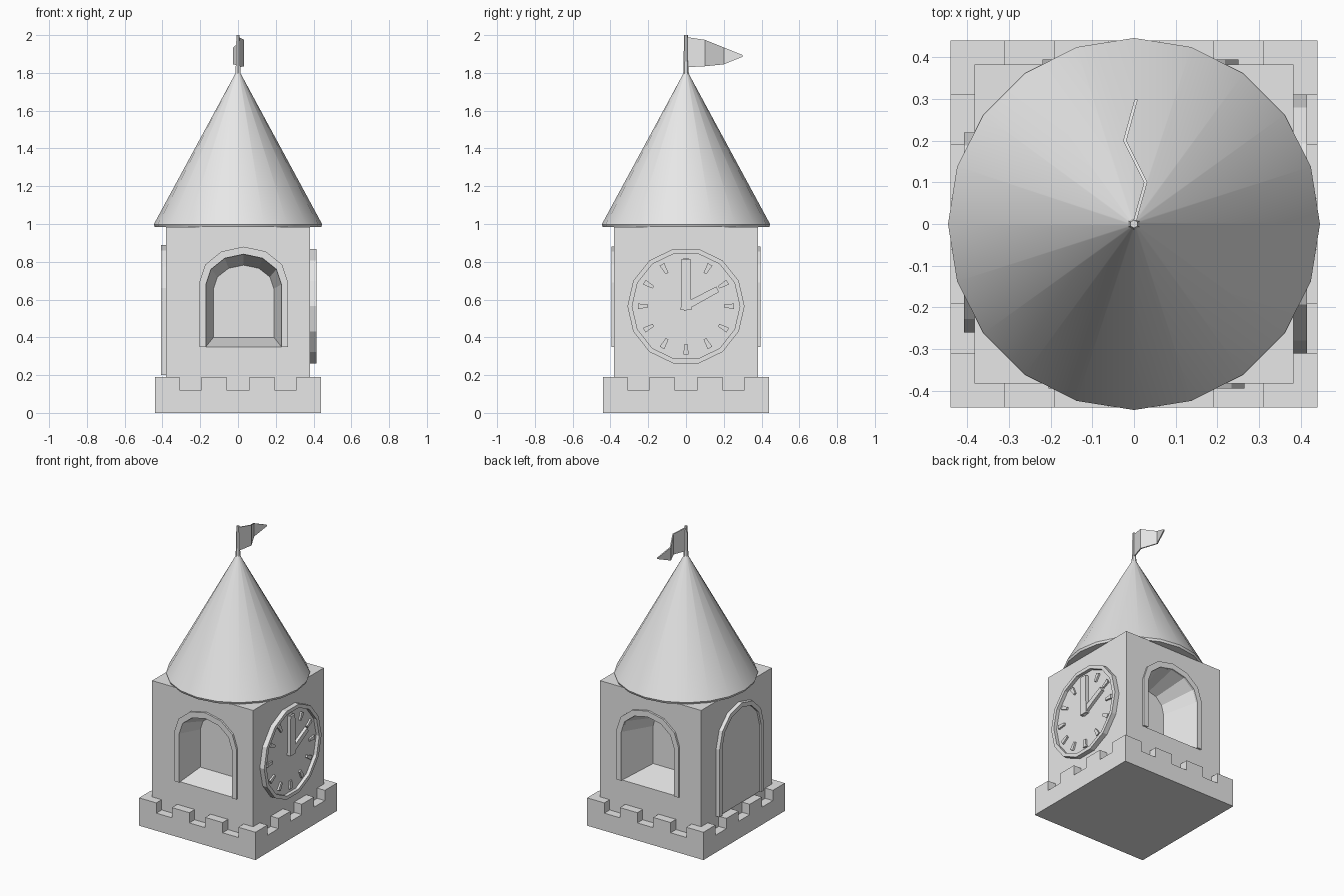
import bpy, bmesh, math
from mathutils import Matrix, Vector

if "Cube" in bpy.data.objects:
    bpy.data.objects.remove(bpy.data.objects["Cube"])

stone = bpy.data.materials.new("plain grey")
stone.diffuse_color = (0.8, 0.8, 0.8, 1)
stone.use_nodes = True
stone.node_tree.nodes["Principled BSDF"].inputs["Base Color"].default_value = stone.diffuse_color
HALF = 0.382            # half width of the tower body
FRONT, RIGHT, BACK, LEFT = (math.radians(a) for a in (0, 90, 180, 270))


def make(name, bm, turn=0.0, smooth=None):
    """Turn a bmesh about z onto its side of the tower and link it as an object."""
    bmesh.ops.remove_doubles(bm, verts=bm.verts, dist=1e-5)
    bmesh.ops.recalc_face_normals(bm, faces=bm.faces)
    bm.transform(Matrix.Rotation(turn, 4, 'Z'))
    me = bpy.data.meshes.new(name)
    bm.to_mesh(me)
    bm.free()
    me.materials.append(stone)
    ob = bpy.data.objects.new(name, me)
    bpy.context.collection.objects.link(ob)
    if smooth:
        bpy.ops.object.select_all(action='DESELECT')
        bpy.context.view_layer.objects.active = ob
        ob.select_set(True)
        bpy.ops.object.shade_smooth_by_angle(angle=math.radians(smooth))
    return ob


def add_box(bm, x0, x1, y0, y1, z0, z1):
    m = Matrix.Translation(((x0 + x1) / 2, (y0 + y1) / 2, (z0 + z1) / 2))
    bmesh.ops.create_cube(bm, size=1, matrix=m @ Matrix.Diagonal((x1 - x0, y1 - y0, z1 - z0, 1)))


def loft(bm, outline_a, outline_b, ya, yb):
    """Closed solid between two outlines in the xz plane."""
    a = [bm.verts.new((x, ya, z)) for x, z in outline_a]
    b = [bm.verts.new((x, yb, z)) for x, z in outline_b]
    bm.faces.new(a)
    bm.faces.new(b)
    n = len(a)
    for i in range(n):
        j = (i + 1) % n
        bm.faces.new((a[i], a[j], b[j], b[i]))


def arch(cx, half, bottom, spring, rise, seg=6):
    pts = [(cx + half, bottom)]
    for i in range(seg + 1):
        t = math.pi * i / seg
        pts.append((cx + half * math.cos(t), spring + rise * math.sin(t)))
    return pts + [(cx - half, bottom)]


def band(bm, outer, inner, y0, y1, closed):
    """Raised strip between two matching outlines."""
    n = len(outer)
    for i in range(n if closed else n - 1):
        j = (i + 1) % n
        quad = [outer[i], outer[j], inner[j], inner[i]]
        loft(bm, quad, quad, y0, y1)


# Base with battlements
bm = bmesh.new()
add_box(bm, -0.44, 0.44, -0.44, 0.44, 0, 0.12)
make("base", bm)
bm = bmesh.new()
for sx in (-1, 1):
    for sy in (-1, 1):
        xs, ys = sorted((sx * 0.31, sx * 0.44)), sorted((sy * 0.31, sy * 0.44))
        add_box(bm, *xs, *ys, 0.12, 0.19)
for s in (-1, 1):
    for c in (-0.126, 0.126):
        ys = sorted((s * 0.37, s * 0.44))
        add_box(bm, c - 0.066, c + 0.066, *ys, 0.12, 0.19)
        add_box(bm, *ys, c - 0.066, c + 0.066, 0.12, 0.19)
make("battlements", bm)

# Tower body with arched niches cut into the front and back
bm = bmesh.new()
add_box(bm, -HALF, HALF, -HALF, HALF, 0.1, 0.985)
body = make("tower_body", bm)
for name, turn, cx, depth, shrink in (("front", FRONT, 0.03, 0.16, 0.8),
                                      ("back", BACK, -0.015, 0.22, 0.6)):
    bm = bmesh.new()
    outer = arch(cx, 0.2, 0.35, 0.68, 0.16)
    inner = [(cx + (x - cx) * shrink, 0.40 + (z - 0.35) * 0.78) for x, z in outer]
    grow = 0.02 / depth
    mouth = [(x + (x - p) * grow, z + (z - q) * grow) for (x, z), (p, q) in zip(outer, inner)]
    loft(bm, mouth, inner, -HALF - 0.02, -HALF + depth)
    cutter = make(name + "_niche_cutter", bm, turn)
    cutter.hide_render = True
    mod = body.modifiers.new(name, 'BOOLEAN')
    mod.object, mod.operation, mod.solver = cutter, 'DIFFERENCE', 'EXACT'
    bpy.context.view_layer.objects.active = body
    bpy.ops.object.modifier_apply(modifier=name)
    bpy.data.objects.remove(cutter)

    # Arch moulding around the niche
    bm = bmesh.new()
    band(bm, arch(cx, 0.235, 0.35, 0.69, 0.19), arch(cx, 0.2, 0.35, 0.68, 0.16),
         -HALF - 0.013, -HALF + 0.01, False)
    make(name + "_arch_moulding", bm, turn)

# Blind arch on the left side
bm = bmesh.new()
outer = arch(0.02, 0.24, 0.2, 0.66, 0.23)
loft(bm, outer, outer, -HALF - 0.012, -HALF + 0.01)
make("left_arch_panel", bm, LEFT)
bm = bmesh.new()
band(bm, outer, arch(0.02, 0.21, 0.2, 0.66, 0.2), -HALF - 0.026, -HALF, False)
make("left_arch_moulding", bm, LEFT)


# Clock on the right side
def ring(r, n=14):
    return [(r * math.cos(2 * math.pi * i / n), 0.565 + r * math.sin(2 * math.pi * i / n))
            for i in range(n)]


def add_hand(bm, angle, r0, r1, w0, w1, y):
    """Radial bar, angle measured clockwise from the top."""
    d = Vector((math.sin(angle), math.cos(angle)))
    s = Vector((d.y, -d.x))
    c = Vector((0, 0.565))
    quad = [c + d * r0 + s * w0, c + d * r1 + s * w1, c + d * r1 - s * w1, c + d * r0 - s * w0]
    loft(bm, quad, quad, y, -HALF)


bm = bmesh.new()
loft(bm, ring(0.295), ring(0.295), -HALF - 0.01, -HALF + 0.01)
make("clock_dial", bm, RIGHT)
bm = bmesh.new()
band(bm, ring(0.31), ring(0.285), -HALF - 0.033, -HALF, True)
make("clock_rim", bm, RIGHT)
bm = bmesh.new()
for i in range(12):
    add_hand(bm, math.radians(30 * i), 0.2, 0.255, 0.008, 0.014, -HALF - 0.022)
make("hour_marks", bm, RIGHT)
bm = bmesh.new()
add_hand(bm, 0, -0.02, 0.25, 0.028, 0.024, -HALF - 0.034)
add_hand(bm, math.radians(62), -0.02, 0.19, 0.02, 0.016, -HALF - 0.03)
make("clock_hands", bm, RIGHT)

# Conical roof with a thin rim
bm = bmesh.new()
rows = [(0.44, 0.983), (0.446, 0.998), (0.012, 1.80)]
N = 20
loops = [[bm.verts.new((r * math.cos(2 * math.pi * i / N), r * math.sin(2 * math.pi * i / N), z))
          for i in range(N)] for r, z in rows]
for a, b in zip(loops, loops[1:]):
    for i in range(N):
        j = (i + 1) % N
        bm.faces.new((a[i], a[j], b[j], b[i]))
bm.faces.new(loops[0])
bm.faces.new(loops[-1])
make("roof", bm, 0, 35)

# Flagpole and wavy pennant
bm = bmesh.new()
bmesh.ops.create_cone(bm, cap_ends=True, segments=6, radius1=0.016, radius2=0.01, depth=0.26,
                      matrix=Matrix.Translation((0, 0, 1.87)))
make("flagpole", bm)
bm = bmesh.new()
stations = [(0.0, 0.0, 1.83, 1.99), (0.028, 0.1, 1.835, 1.975),
            (-0.022, 0.2, 1.845, 1.935), (0.005, 0.298, 1.885, 1.895)]
sections = []
for x, y, z0, z1 in stations:
    sections.append([bm.verts.new((x + dx, y, z)) for dx, z in
                     ((-0.004, z0), (0.004, z0), (0.004, z1), (-0.004, z1))])
for a, b in zip(sections, sections[1:]):
    for i in range(4):
        j = (i + 1) % 4
        bm.faces.new((a[i], a[j], b[j], b[i]))
bm.faces.new(sections[0])
bm.faces.new(sections[-1])
make("pennant", bm)
